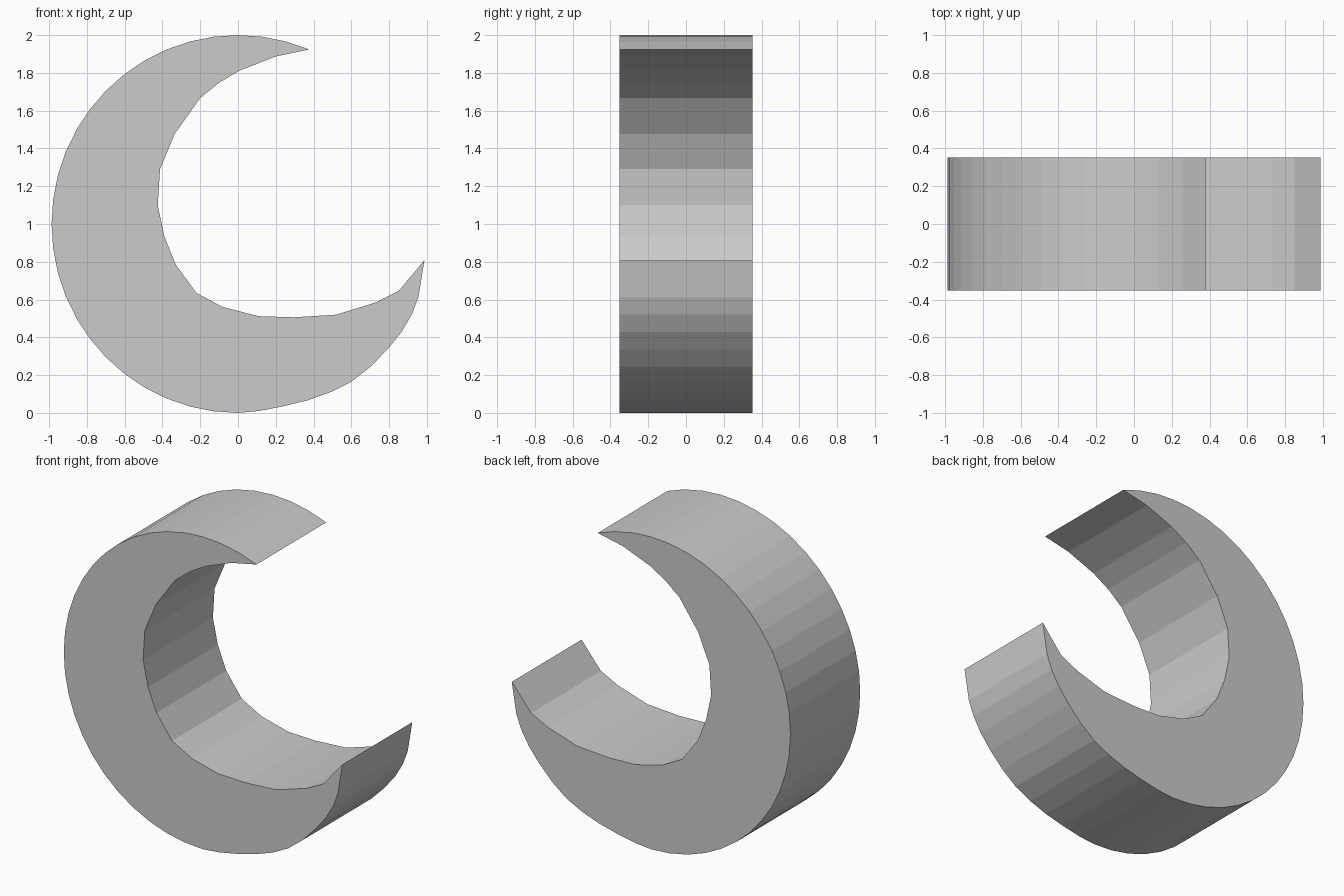
import bpy, bmesh
from math import sin, cos, radians

if "Cube" in bpy.data.objects:
    bpy.data.objects.remove(bpy.data.objects["Cube"])

HALF_DEPTH = 0.353
RX, RZ = 0.987, 1.0

# Outer rim: regular arc from the upper tip, over the top, down the left to the bottom
outer = [(RX * sin(radians(a)), 1 + RZ * cos(radians(a)))
         for a in [22.5 - 7.5 * i for i in range(28)]]

# Slightly flattened lower right rim, ending at the lower tip
lower_rim = [(0.11, 0.01), (0.24, 0.035), (0.37, 0.067), (0.49, 0.11),
             (0.60, 0.165), (0.70, 0.243), (0.79, 0.335), (0.865, 0.427),
             (0.92, 0.52), (0.955, 0.612), (0.987, 0.808)]

# Inner hollow, from the lower tip back to the upper tip
inner = [(0.85, 0.645), (0.73, 0.585), (0.52, 0.52), (0.295, 0.506),
         (0.11, 0.512), (-0.08, 0.56), (-0.22, 0.635), (-0.33, 0.785),
         (-0.39, 0.935), (-0.425, 1.10), (-0.413, 1.29), (-0.335, 1.477),
         (-0.20, 1.667), (-0.10, 1.748), (0.01, 1.813), (0.20, 1.887)]

outer = [p for p in outer if not (p[0] > -0.01 and p[1] < 0.5)] + [(0.0, 0.0)]
profile = outer + lower_rim + inner

# Crescent: fill the profile and extrude it front to back
bm = bmesh.new()
face = bm.faces.new([bm.verts.new((x, -HALF_DEPTH, z)) for x, z in profile])
ext = bmesh.ops.extrude_face_region(bm, geom=[face], use_keep_orig=True)
back = [v for v in ext["geom"] if isinstance(v, bmesh.types.BMVert)]
bmesh.ops.translate(bm, verts=back, vec=(0, 2 * HALF_DEPTH, 0))
bmesh.ops.recalc_face_normals(bm, faces=bm.faces)

mesh = bpy.data.meshes.new("crescent")
bm.to_mesh(mesh)
bm.free()
bpy.context.collection.objects.link(bpy.data.objects.new("crescent", mesh))
